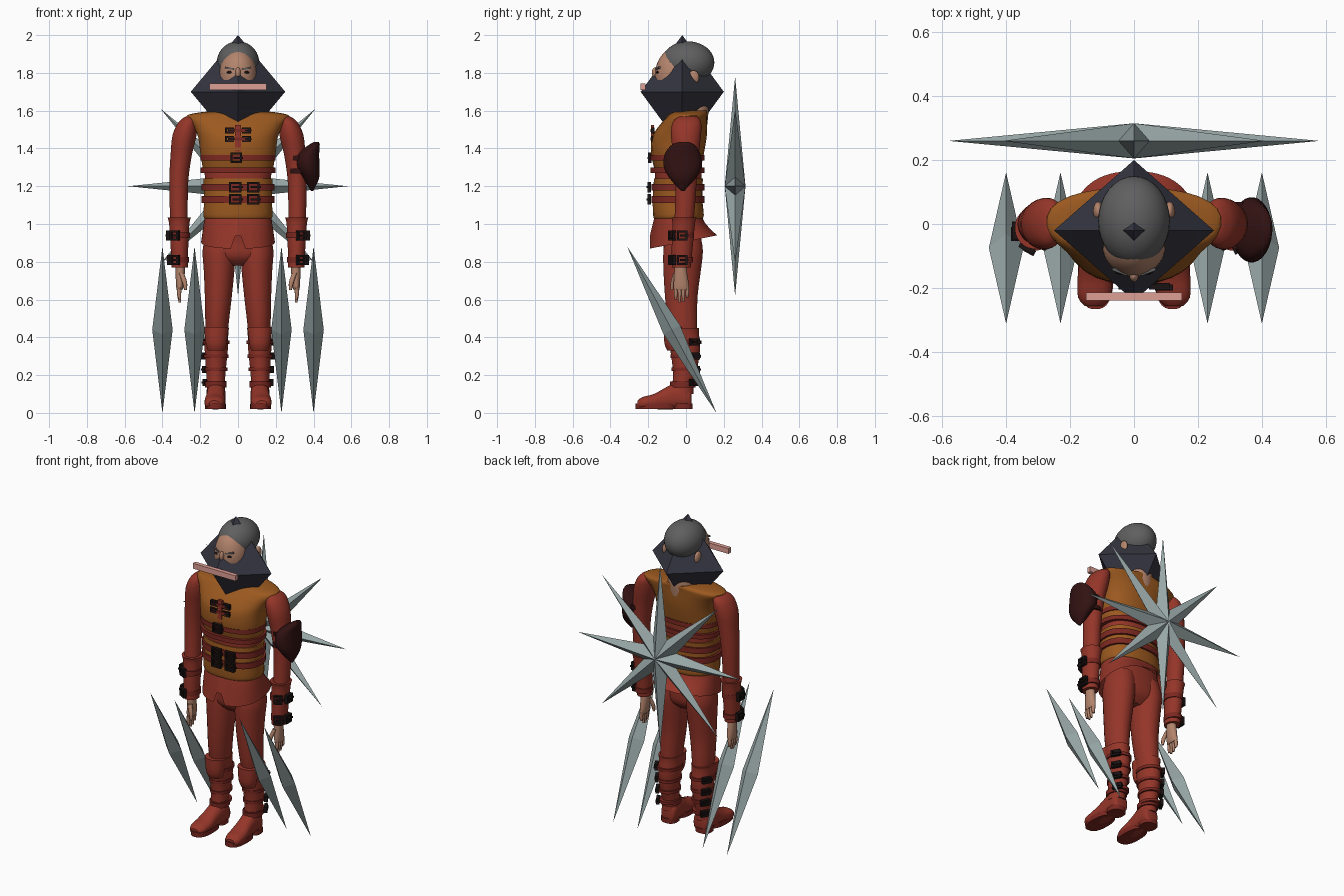
import bpy, bmesh, math
from mathutils import Matrix, Vector

if "Cube" in bpy.data.objects:
    bpy.data.objects.remove(bpy.data.objects["Cube"])

COLOURS = {
    "red_cloth": (0.30, 0.036, 0.022), "strap_red": (0.20, 0.021, 0.015),
    "tan_leather": (0.33, 0.10, 0.014), "steel": (0.32, 0.39, 0.39),
    "mask_slate": (0.035, 0.035, 0.052), "hair_grey": (0.115, 0.115, 0.115),
    "skin": (0.45, 0.23, 0.15), "pink": (0.74, 0.35, 0.30),
    "dark_maroon": (0.032, 0.006, 0.006), "buckle_black": (0.011, 0.006, 0.006)}
MATS = {}
for key, rgb in COLOURS.items():
    m = bpy.data.materials.new(key)
    m.use_nodes = True
    m.diffuse_color = (*rgb, 1)
    bsdf = m.node_tree.nodes["Principled BSDF"]
    bsdf.inputs["Base Color"].default_value = (*rgb, 1)
    bsdf.inputs["Roughness"].default_value = 0.7
    MATS[key] = m
smooth_parts = []


def finish(name, bm, mat, smooth=True):
    bmesh.ops.recalc_face_normals(bm, faces=bm.faces)
    me = bpy.data.meshes.new(name)
    bm.to_mesh(me)
    bm.free()
    me.materials.append(MATS[mat])
    ob = bpy.data.objects.new(name, me)
    bpy.context.collection.objects.link(ob)
    if smooth:
        smooth_parts.append(ob)
    return ob


def refine(rings, n):
    """Catmull-Rom interpolation between cross-sections."""
    out = []
    for i in range(len(rings) - 1):
        p = [rings[max(0, min(len(rings) - 1, i + k))] for k in (-1, 0, 1, 2)]
        for s in range(n):
            t = s / n
            out.append([b + t * (c - a) / 2 + t * t * (a - 2.5 * b + 2 * c - d / 2)
                        + t ** 3 * (-a / 2 + 1.5 * b - 1.5 * c + d / 2)
                        for a, b, c, d in zip(*p)])
    return out + [list(rings[-1])]


def loft(name, rings, mat, n=3, segs=28, power=1.0, along_y=False, caps=True, shape=None):
    """Rings are (position, centre a, centre b, radius a, radius b)."""
    bm = bmesh.new()
    rows = []
    for t, ca, cb, ra, rb in refine(rings, n):
        row = []
        for k in range(segs):
            a = math.tau * (k + 0.5) / segs - math.pi / 2
            c, s = math.cos(a), math.sin(a)
            u = ca + ra * math.copysign(abs(c) ** power, c)
            v = cb + rb * math.copysign(abs(s) ** power, s)
            co = Vector((u, -t, v) if along_y else (u, v, t))
            row.append(bm.verts.new(shape(co) if shape else co))
        rows.append(row)
    for lo, hi in zip(rows, rows[1:]):
        for k in range(segs):
            j = (k + 1) % segs
            bm.faces.new((lo[k], lo[j], hi[j], hi[k]))
    if caps:
        bm.faces.new(rows[0])
        bm.faces.new(rows[-1])
    return finish(name, bm, mat)


def ball(name, loc, radii, mat):
    bm = bmesh.new()
    bmesh.ops.create_uvsphere(bm, u_segments=32, v_segments=20, radius=1,
                              matrix=Matrix.Translation(loc) @ Matrix.Diagonal((*radii, 1)))
    return finish(name, bm, mat)


def boxes(name, items, mat, frame=Matrix()):
    bm = bmesh.new()
    for loc, size in items:
        bmesh.ops.create_cube(bm, size=1, matrix=frame @ Matrix.Translation(loc)
                              @ Matrix.Diagonal((*size, 1)))
    return finish(name, bm, mat, False)


def spike(name, loc, radii, mat, rot=Matrix()):
    """Four-sided double pyramid."""
    bm = bmesh.new()
    pts = [bm.verts.new(v) for v in ((1, 0, 0), (0, 1, 0), (-1, 0, 0), (0, -1, 0))]
    ends = [bm.verts.new((0, 0, s)) for s in (1, -1)]
    for i in range(4):
        for e in ends:
            bm.faces.new((pts[i], pts[(i + 1) % 4], e))
    bm.transform(Matrix.Translation(loc) @ rot @ Matrix.Diagonal((*radii, 1)))
    return finish(name, bm, mat, False)


def buckle(name, loc, w, h, turn=0.0):
    """Open frame with a prong, facing -y before turning about z."""
    t = 0.011
    frame = Matrix.Translation(loc) @ Matrix.Rotation(turn, 4, "Z")
    bars = [((s * w / 2, 0, 0), (t, 0.02, h)) for s in (-1, 1)]
    bars += [((0, 0, s * h / 2), (w + t, 0.02, t)) for s in (-1, 1)]
    boxes(name, bars + [((w / 4, -0.004, 0), (w, 0.018, t))], "buckle_black", frame)


def band(name, z, h, ca, cb, ra, rb, mat, power=1.0):
    loft(name, [(z - h / 2, ca, cb, ra, rb), (z + h / 2, ca, cb, ra, rb)], mat, 1, power=power)


# Torso: shirt, vest, waist wrap and belts
loft("undershirt", [(1.0, 0, -.04, .17, .12), (1.15, 0, -.04, .17, .12), (1.3, 0, -.04, .18, .125),
                    (1.45, 0, -.03, .19, .12)], "red_cloth", power=.85)
loft("vest", [(1.3, 0, -.045, .188, .125), (1.37, 0, -.045, .2, .14), (1.46, 0, -.035, .212, .145),
              (1.52, 0, -.015, .24, .128), (1.565, 0, .005, .275, .108), (1.585, 0, .015, .24, .1),
              (1.6, 0, .03, .12, .085)], "tan_leather", power=.85)
loft("waist_wrap", [(1.03, 0, -.04, .178, .13), (1.05, 0, -.04, .184, .135), (1.14, 0, -.045, .18, .132),
                    (1.24, 0, -.04, .185, .13)], "tan_leather", power=.85)
for z in (1.13, 1.195):
    band("waist_belt", z, .036, 0, -.042, .193, .142, "strap_red", .85)
    for x in (-.015, .08):
        buckle("waist_buckle", (x, -.195, z), .055, .045)
for z in (1.285, 1.35):
    band("chest_strap", z, .028, 0, -.045, .2, .143, "strap_red", .85)
buckle("chest_buckle", (-.01, -.192, 1.35), .05, .045)
boxes("collar_placket", [((0, -.177, 1.455), (.03, .016, .14))], "red_cloth")
for z in (1.45, 1.495):
    for s in (-1, 1):
        buckle("collar_buckle", (s * .045, -.176, z), .035, .02)
    boxes("collar_strap", [((0, -.18, z), (.1, .016, .016))], "strap_red")


# Jacket skirt with slanted hem and a front slit
def hem(co):
    k = (.17 - .07 * (co.y + .19) / .355) / .17
    if co.y < -.05:
        k *= min(1, .3 + abs(co.x) / .05)
    return Vector((co.x, co.y, 1.04 - (1.04 - co.z) * k))


loft("jacket_skirt", [(1.04, 0, -.04, .175, .125), (.98, 0, -.035, .183, .14),
                      (.87, 0, -.013, .195, .178)], "red_cloth", 4, 64, .85, caps=False, shape=hem)
loft("hips", [(.78, 0, -.02, .08, .05), (.83, 0, -.02, .165, .095), (.92, 0, -.02, .178, .1),
              (1.03, 0, -.035, .17, .11)], "red_cloth", power=.85)

# Limbs, mirrored
for s in (1, -1):
    side = "left" if s > 0 else "right"
    loft(side + "_trouser_leg", [(.4, s * .112, -.01, .055, .07), (.5, s * .11, -.02, .064, .08),
         (.62, s * .104, -.025, .072, .087), (.76, s * .1, -.02, .082, .1),
         (.86, s * .1, -.015, .088, .105), (.95, s * .09, -.015, .08, .09)], "red_cloth")
    loft(side + "_boot_shaft", [(.1, s * .117, -.02, .05, .06), (.16, s * .117, -.015, .048, .056),
         (.24, s * .117, -.005, .054, .066), (.34, s * .115, -.005, .062, .08),
         (.42, s * .115, -.015, .064, .084), (.45, s * .115, -.02, .068, .09)], "red_cloth")
    loft(side + "_knee_guard", [(.33, s * .115, -.06, .045, .04), (.37, s * .115, -.065, .056, .05),
         (.455, s * .115, -.055, .066, .062)], "red_cloth")
    band(side + "_ankle_band", .15, .03, s * .117, -.017, .057, .067, "strap_red")
    loft(side + "_foot", [(-.03, s * .113, .07, .03, .04), (-.015, s * .114, .08, .048, .058),
         (.05, s * .116, .09, .05, .07), (.11, s * .119, .075, .05, .058), (.17, s * .122, .06, .055, .04),
         (.23, s * .125, .052, .05, .032), (.257, s * .126, .045, .028, .02)],
         "red_cloth", power=.85, along_y=True)
    for name, y, r, ry in (("heel", -.015, .05, .05), ("sole", -.16, .056, .107)):
        band(f"{side}_{name}", .035, .03, s * .12, y, r, ry, "strap_red", .8)
    for z, r in ((.16, .056), (.23, .06), (.3, .066), (.375, .071)):
        band(side + "_boot_strap", z, .018, s * .116, -.003, r, r + .014, "strap_red")
        buckle(side + "_boot_buckle", (s * (.12 + r * .8), .045, z), .045, .026, s * 2.1)

    loft(side + "_sleeve", [(.78, s * .308, -.025, .038, .042), (.95, s * .311, -.015, .045, .05),
         (1.1, s * .314, -.005, .048, .053), (1.24, s * .313, 0, .051, .058),
         (1.37, s * .3, 0, .057, .068), (1.47, s * .283, 0, .064, .08),
         (1.54, s * .265, .005, .05, .075), (1.57, s * .25, .01, .025, .045)], "red_cloth")
    loft(side + "_forearm_guard", [(.77, s * .308, -.025, .043, .05), (.88, s * .31, -.02, .047, .056),
         (1.0, s * .311, -.012, .054, .06), (1.035, s * .311, -.012, .062, .066)], "red_cloth")
    for z, r in ((.81, .05), (.94, .056)):
        band(side + "_cuff_strap", z, .03, s * .31, -.02, r, r + .008, "strap_red")
        buckle(side + "_cuff_buckle_front", (s * .335, -.075, z), .04, .042, s * .5)
        buckle(side + "_cuff_buckle_side", (s * (.315 + r), -.02, z), .045, .042, s * 1.57)
    loft(side + "_palm", [(.8, s * .305, -.03, .025, .03), (.74, s * .306, -.028, .025, .035),
         (.67, s * .308, -.025, .02, .042), (.65, s * .31, -.025, .014, .038)], "skin", segs=16)
    for i in range(4):
        y, low = -.054 + i * .02, (.6, .585, .59, .61)[i]
        loft(side + "_finger", [(.67, s * .308, y, .012, .01), (.63, s * .312, y, .011, .01),
             (low, s * .308, y, .006, .006)], "skin", segs=10)
    loft(side + "_thumb", [(.74, s * .3, -.055, .014, .014), (.69, s * .282, -.07, .013, .012),
         (.65, s * .278, -.075, .007, .007)], "skin", segs=10)

# Upper-arm shield on the left arm
loft("arm_shield", [(1.435, .415, -.01, .012, .02), (1.42, .405, -.015, .028, .06),
     (1.37, .372, -.018, .058, .095), (1.3, .37, -.018, .062, .1), (1.24, .387, -.018, .042, .068),
     (1.175, .393, -.018, .006, .008)], "dark_maroon")
for z in (1.28, 1.35):
    band("shield_strap", z, .025, .33, -.005, .065, .075, "dark_maroon")

# Head
loft("neck", [(1.5, 0, .03, .1, .08), (1.6, 0, .035, .085, .085), (1.65, 0, .035, .078, .08),
              (1.75, 0, .02, .08, .08)], "skin")
ball("face", (0, -.06, 1.78), (.1, .105, .15), "skin")
ball("hair", (0, .01, 1.855), (.112, .14, .112), "hair_grey")
ball("nose", (0, -.163, 1.8), (.014, .018, .03), "skin")
for s in (1, -1):
    ball("ear", (s * .112, .04, 1.775), (.016, .03, .038), "skin")
    ball("eye", (s * .042, -.151, 1.803), (.018, .007, .007), "buckle_black")
    brow = Matrix.Translation((s * .045, -.149, 1.824)) @ Matrix.Rotation(s * -.2, 4, "Y") \
        @ Matrix.Rotation(s * .35, 4, "Z")
    boxes("eyebrow", [((0, 0, 0), (.05, .01, .009))], "hair_grey", brow)
spike("faceted_mask", (0, -.02, 1.7), (.25, .22, .3), "mask_slate")
boxes("mouth_bar", [((0, -.227, 1.727), (.3, .026, .034))], "pink")

# Star on the back and four slanted blades
for i in range(4):
    spike("star_spike", (0, .26, 1.2), (.06, .055, .58), "steel",
          Matrix.Rotation(i * math.pi / 4, 4, "Y"))
tilt = Matrix.Rotation(math.atan2(.235, .438), 4, "X")
for x in (-.4, -.23, .23, .4):
    spike("side_blade", (x, -.075, .44), (.054, .05, .5), "steel", tilt)

# Smooth shading on the rounded parts
bpy.ops.object.select_all(action="DESELECT")
for ob in smooth_parts:
    ob.select_set(True)
bpy.context.view_layer.objects.active = smooth_parts[0]
bpy.ops.object.shade_smooth_by_angle(angle=math.radians(40))
